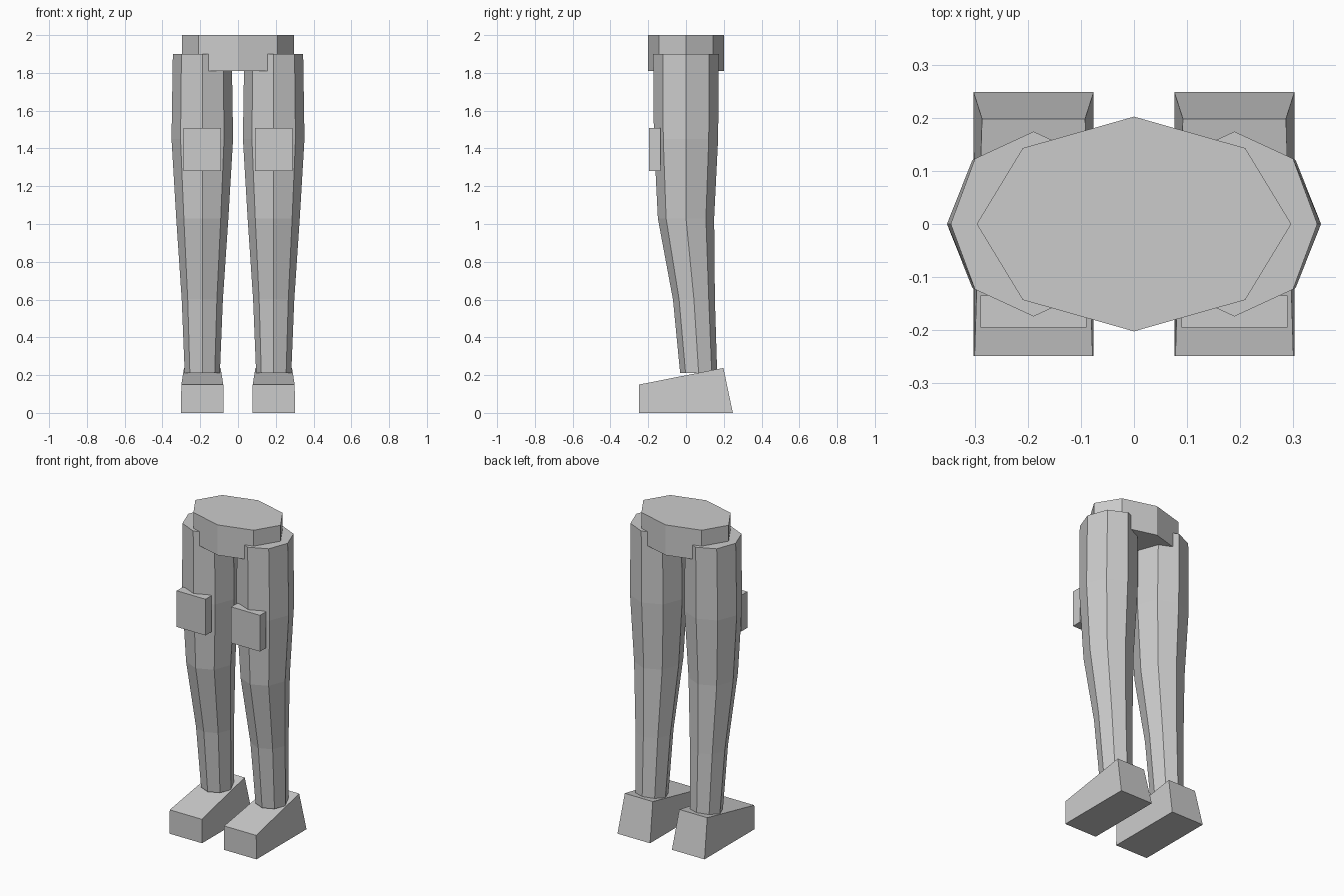
import bpy
import bmesh
from math import cos, sin, pi

if "Cube" in bpy.data.objects:
    bpy.data.objects.remove(bpy.data.objects["Cube"], do_unlink=True)

grey = bpy.data.materials.new("plain grey")
grey.use_nodes = True
colour = (0.6, 0.6, 0.6, 1)
grey.diffuse_color = colour
grey.node_tree.nodes["Principled BSDF"].inputs["Base Color"].default_value = colour


def loft(name, rings):
    """Skin a stack of matching closed rings and cap both ends."""
    bm = bmesh.new()
    loops = [[bm.verts.new(p) for p in ring] for ring in rings]
    n = len(loops[0])
    for low, high in zip(loops, loops[1:]):
        for i in range(n):
            j = (i + 1) % n
            bm.faces.new((low[i], low[j], high[j], high[i]))
    bm.faces.new(loops[0][::-1])
    bm.faces.new(loops[-1])
    bmesh.ops.recalc_face_normals(bm, faces=bm.faces)
    mesh = bpy.data.meshes.new(name)
    bm.to_mesh(mesh)
    bm.free()
    mesh.materials.append(grey)
    obj = bpy.data.objects.new(name, mesh)
    bpy.context.collection.objects.link(obj)
    return obj


def octagon(cx, cy, rx, ry, z):
    return [(cx + rx * cos(i * pi / 4), cy + ry * sin(i * pi / 4), z)
            for i in range(8)]


def rectangle(cx, half, y0, y1, z):
    return [(cx - half, y0, z), (cx + half, y0, z),
            (cx + half, y1, z), (cx - half, y1, z)]


# Pelvis: flat eight-sided block
loft("pelvis", [octagon(0, 0, 0.296, 0.202, z) for z in (1.81, 2.0)])

# Leg sections from ankle to hip: centre y, radius x, radius y, height
sections = [(0.067, 0.093, 0.098, 0.21), (0.042, 0.109, 0.111, 0.60),
            (0.0, 0.138, 0.149, 1.03), (0.0, 0.163, 0.170, 1.45),
            (0.0, 0.156, 0.174, 1.90)]

for side, sign in (("left", 1), ("right", -1)):
    cx = 0.189 * sign

    # Leg
    loft(side + "_leg", [octagon(cx, cy, rx, ry, z) for cy, rx, ry, z in sections])

    # Wedge shoe, narrower at the top of the heel
    sole = rectangle(cx, 0.113, -0.248, 0.248, 0)
    upper = [(cx - 0.111, -0.248, 0.15), (cx + 0.111, -0.248, 0.15),
             (cx + 0.097, 0.198, 0.238), (cx - 0.097, 0.198, 0.238)]
    loft(side + "_shoe", [sole, upper])

    # Thigh pocket
    loft(side + "_pocket", [rectangle(cx, 0.1, -0.195, -0.135, z)
                            for z in (1.28, 1.507)])
